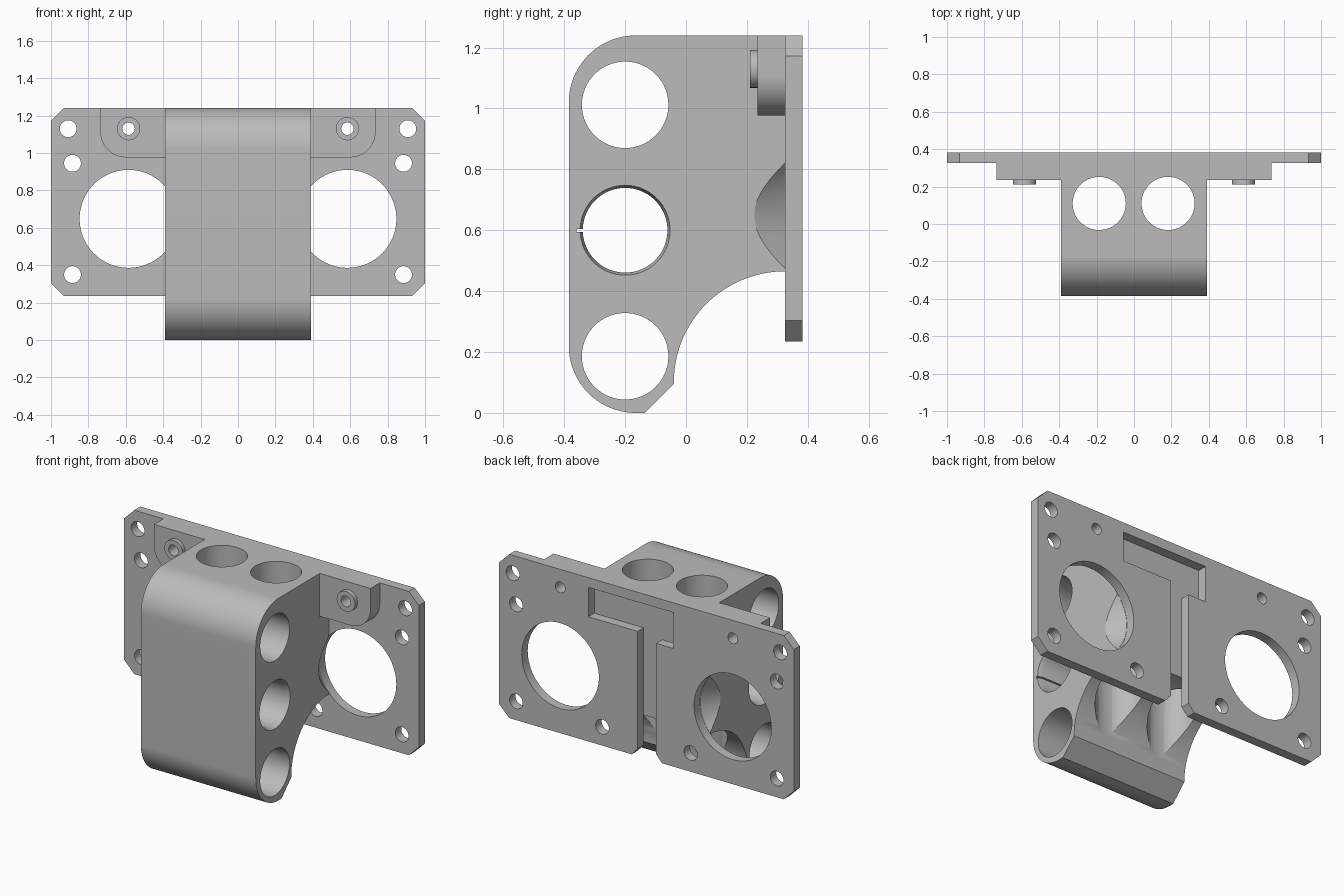
import bpy, bmesh, math

if "Cube" in bpy.data.objects:
    bpy.data.objects.remove(bpy.data.objects["Cube"], do_unlink=True)

grey = bpy.data.materials.new("matte_grey")
grey.use_nodes = True
COLOUR = (0.5, 0.5, 0.5, 1)
grey.diffuse_color = COLOUR
grey.node_tree.nodes["Principled BSDF"].inputs["Base Color"].default_value = COLOUR

PLACE = {
    "x": lambda a, b, t: (t, a, b),
    "y": lambda a, b, t: (a, t, b),
    "z": lambda a, b, t: (a, b, t),
}


def arc(cx, cy, r, start, end, n=24):
    """Points on an arc, angles in degrees."""
    angles = [math.radians(start + (end - start) * i / n) for i in range(n + 1)]
    return [(cx + r * math.cos(a), cy + r * math.sin(a)) for a in angles]


def circle(cx, cy, r, n=96):
    return arc(cx, cy, r, 0, 360, n)[:-1]


def rect(x0, x1, y0, y1):
    return [(x0, y0), (x1, y0), (x1, y1), (x0, y1)]


def loft(name, axis, lo, hi, ring, end_ring=None):
    """Solid between two matching outlines along an axis."""
    bm = bmesh.new()
    place = PLACE[axis]
    first = [bm.verts.new(place(a, b, lo)) for a, b in ring]
    last = [bm.verts.new(place(a, b, hi)) for a, b in (end_ring or ring)]
    bm.faces.new(first)
    bm.faces.new(last)
    for i in range(len(first)):
        j = (i + 1) % len(first)
        bm.faces.new((first[i], first[j], last[j], last[i]))
    bmesh.ops.recalc_face_normals(bm, faces=bm.faces)
    mesh = bpy.data.meshes.new(name)
    bm.to_mesh(mesh)
    bm.free()
    mesh.materials.append(grey)
    obj = bpy.data.objects.new(name, mesh)
    bpy.context.collection.objects.link(obj)
    return obj


def activate(obj):
    bpy.ops.object.select_all(action="DESELECT")
    obj.select_set(True)
    bpy.context.view_layer.objects.active = obj


def cut(obj, axis, lo, hi, ring, end_ring=None):
    """Subtract a lofted solid from a part."""
    cutter = loft("cutter", axis, lo, hi, ring, end_ring)
    cutter.hide_render = True
    activate(obj)
    mod = obj.modifiers.new("cut", "BOOLEAN")
    mod.operation = "DIFFERENCE"
    mod.solver = "EXACT"
    mod.object = cutter
    bpy.ops.object.modifier_apply(modifier=mod.name)
    bpy.data.objects.remove(cutter, do_unlink=True)


W = 0.39                       # half width of the block
TOP, BOTTOM = 1.24, 0.235      # plate height range
FRONT, BACK = 0.325, 0.383     # plate thickness range

# Main block: rounded front, scooped underside
profile = (arc(-0.165, 1.02, 0.22, 90, 180) + arc(-0.165, 0.22, 0.22, 180, 270)
           + [(-0.135, 0), (-0.04, 0.095)]
           + arc(FRONT, 0.1, 0.365, 180, 90, 32) + [(FRONT, TOP)])
block = loft("main_block", "x", -W, W, profile)

# Cross bores, the middle one with a lead-in at each end and a key slit
for z in (0.186, 1.012):
    cut(block, "x", -1, 1, circle(-0.2, z, 0.142))
cut(block, "x", -1, 1, circle(-0.2, 0.6, 0.139))
for side in (-1, 1):
    cut(block, "x", side * (W - 0.03), side * (W + 0.001),
        circle(-0.2, 0.6, 0.139), circle(-0.2, 0.6, 0.148))
cut(block, "x", -1, 1, rect(-0.36, -0.32, 0.595, 0.604))

# Vertical bores
for x in (-0.186, 0.182):
    cut(block, "z", -0.5, 2, circle(x, 0.11, 0.142))

# Conical clearance behind each large opening
for side in (-1, 1):
    cut(block, "y", 0.0, FRONT + 0.01, circle(side * 0.585, 0.648, 0.049),
        circle(side * 0.585, 0.648, 0.267))

# Mounting plate with clipped corners
C = 0.068
outline = [(-1 + C, BOTTOM), (1 - C, BOTTOM), (1, BOTTOM + C), (1, TOP - C),
           (1 - C, TOP), (-1 + C, TOP), (-1, TOP - C), (-1, BOTTOM + C)]
plate = loft("mounting_plate", "y", FRONT, BACK, outline)
holes = [(0.585, 0.648, 0.262), (0.908, 1.13, 0.045), (0.885, 0.945, 0.045),
         (0.885, 0.35, 0.045), (0.3, 0.35, 0.045), (0.585, 1.13, 0.033)]
for side in (-1, 1):
    for x, z, r in holes:
        cut(plate, "y", 0.2, 0.5, circle(side * x, z, r, 64))

# Stepped slot in the plate, flared at the lower edge
slot = [(0.105, BOTTOM - 0.005), (0.06, 0.28), (0.06, 1.0), (0.395, 1.0),
        (0.395, 1.18), (-0.185, 1.18), (-0.185, 0.96), (-0.065, 0.96),
        (-0.065, 0.28), (-0.11, BOTTOM - 0.005)]
cut(plate, "y", 0.2, 0.5, slot)

# Pads and raised bosses beside the block
parts = [block, plate]
for side, label in ((-1, "right"), (1, "left")):
    shape = ([(W, TOP), (W, 0.977)] + arc(0.6, 1.112, 0.135, 270, 360)
             + [(0.735, TOP)])
    pad = loft(label + "_pad", "y", 0.235, FRONT, [(side * x, z) for x, z in shape])
    boss = loft(label + "_boss", "y", 0.21, 0.235, circle(side * 0.585, 1.13, 0.062, 64))
    for part in (pad, boss):
        cut(part, "y", 0.1, 0.5, circle(side * 0.585, 1.13, 0.033, 64))
        parts.append(part)

for part in parts:
    activate(part)
    bpy.ops.object.shade_smooth_by_angle(angle=math.radians(25))
